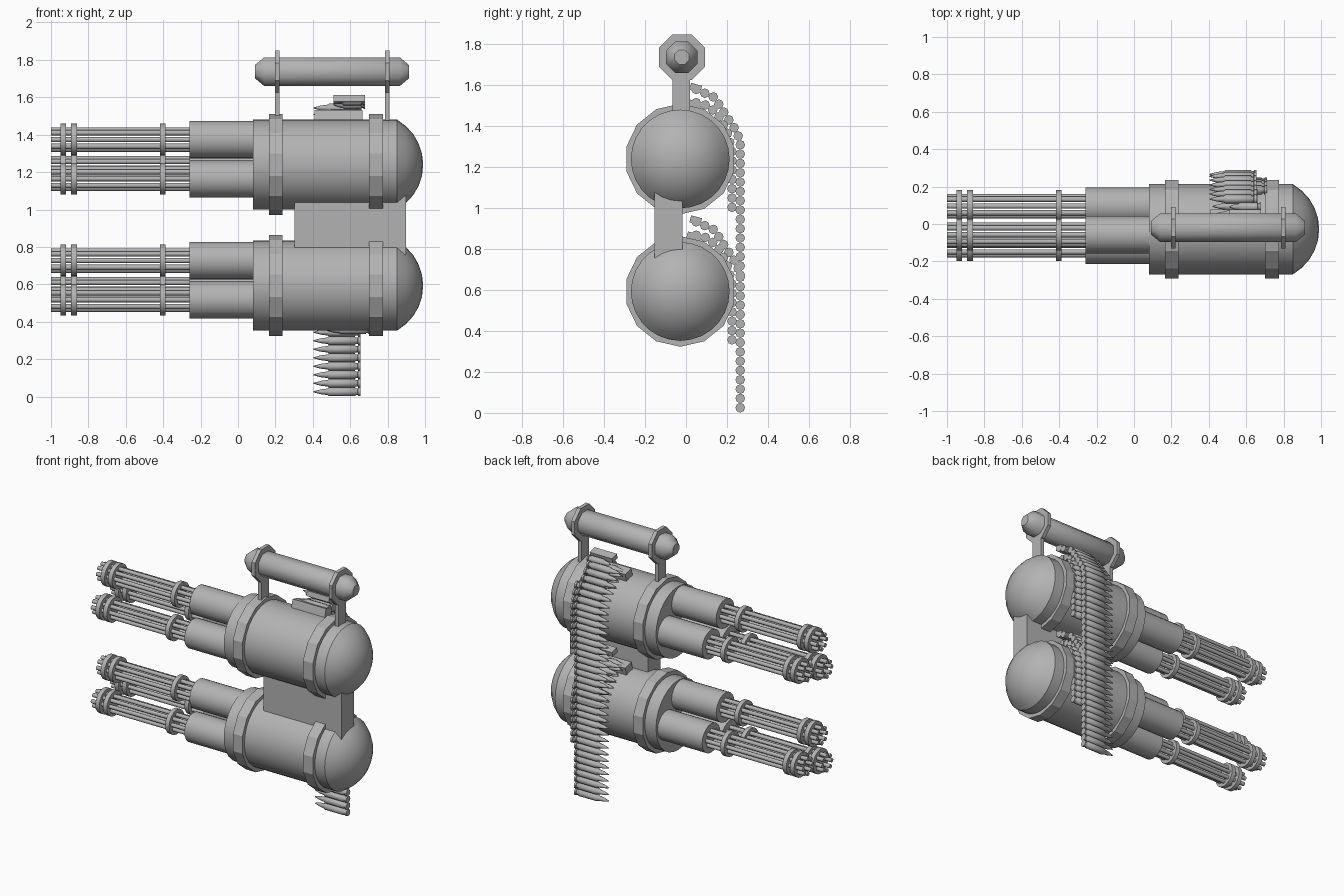
import bpy, bmesh, math
from mathutils import Vector

if "Cube" in bpy.data.objects:
    bpy.data.objects.remove(bpy.data.objects["Cube"])

metal = bpy.data.materials.new("grey_metal")
metal.diffuse_color = (0.45, 0.45, 0.45, 1)
metal.use_nodes = True
metal.node_tree.nodes["Principled BSDF"].inputs["Base Color"].default_value = metal.diffuse_color


def finish(name, bm, angle=35):
    bmesh.ops.recalc_face_normals(bm, faces=bm.faces)
    me = bpy.data.meshes.new(name)
    bm.to_mesh(me)
    bm.free()
    me.materials.append(metal)
    ob = bpy.data.objects.new(name, me)
    bpy.context.collection.objects.link(ob)
    bpy.ops.object.select_all(action='DESELECT')
    ob.select_set(True)
    bpy.context.view_layer.objects.active = ob
    bpy.ops.object.shade_smooth_by_angle(angle=math.radians(angle))
    return ob


def lathe(bm, profile, y, z, sides=14, phase=0.0):
    """Solid of revolution along x from (x, radius) pairs."""
    rings = []
    for x, r in profile:
        if r < 1e-5:
            rings.append([bm.verts.new((x, y, z))])
            continue
        ring = []
        for i in range(sides):
            a = 2 * math.pi * i / sides + phase
            ring.append(bm.verts.new((x, y + r * math.sin(a), z + r * math.cos(a))))
        rings.append(ring)
    for a, b in zip(rings, rings[1:]):
        for i in range(sides):
            j = (i + 1) % sides
            if len(b) == 1:
                bm.faces.new((a[i], a[j], b[0]))
            else:
                bm.faces.new((a[i], a[j], b[j], b[i]))
    for ring in (rings[0], rings[-1]):
        if len(ring) > 1:
            bm.faces.new(ring)


def box(bm, lo, hi, tilt=0.0):
    """Box between two corners, tilted about its own x axis."""
    lo, hi = Vector(lo), Vector(hi)
    mid, size = (lo + hi) / 2, hi - lo
    c, s = math.cos(tilt), math.sin(tilt)
    for v in bmesh.ops.create_cube(bm, size=1)["verts"]:
        px, py, pz = v.co.x * size.x, v.co.y * size.y, v.co.z * size.z
        v.co = mid + Vector((px, py * c - pz * s, py * s + pz * c))


def walk(path, pitch):
    """Evenly spaced points along a (y, z) path."""
    out, carry = [], 0.0
    for p, q in zip(path, path[1:]):
        p, q = Vector(p), Vector(q)
        length = (q - p).length
        while carry <= length:
            out.append(p.lerp(q, carry / length))
            carry += pitch
        carry -= length
    return out


def cartridge(bm, tip, tail, y, z, r=0.0235):
    n = tail - tip
    prof = [(tip, 0.003), (tip + .15 * n, .55 * r), (tip + .3 * n, .75 * r),
            (tip + .33 * n, r), (tip + .88 * n, r), (tip + .9 * n, .75 * r),
            (tip + .94 * n, .75 * r), (tip + .95 * n, r), (tail, r)]
    lathe(bm, prof, y, z, 8)


CY = -0.028
CAP_R, CAP_X = 0.276, 0.714

for label, cz in (("upper", 1.24), ("lower", 0.593)):
    # Housing with a spherical rear cap
    bm = bmesh.new()
    prof = [(0.08, 0.241), (0.85, 0.241)]
    for k in range(1, 6):
        a = math.radians(60.5 * (1 - k / 5))
        prof.append((CAP_X + CAP_R * math.cos(a), CAP_R * math.sin(a)))
    lathe(bm, prof, CY, cz, 28)
    finish(label + "_housing", bm)

    # Two raised bands
    bm = bmesh.new()
    for x0, x1 in ((0.165, 0.237), (0.70, 0.775)):
        lathe(bm, [(x0, 0.27), (x1, 0.27)], CY, cz, 14)
    finish(label + "_bands", bm, 20)

    # Three clusters of barrels set in a triangle
    sleeves, barrels, clamps = bmesh.new(), bmesh.new(), bmesh.new()
    for k in range(3):
        t = math.radians(105 + 120 * k)
        y = -0.025 + 0.125 * math.cos(t)
        z = cz + 0.013 + 0.125 * math.sin(t)
        lathe(sleeves, [(-0.26, 0.1), (0.1, 0.1)], y, z, 20)
        for i in range(8):
            b = 2 * math.pi * i / 8
            lathe(barrels, [(-1.0, 0.014), (-0.25, 0.014)],
                  y + 0.051 * math.cos(b), z + 0.051 * math.sin(b), 8)
        for x in (-0.95, -0.892, -0.417):
            lathe(clamps, [(x, 0.085), (x + 0.03, 0.085)], y, z, 16)
    finish(label + "_barrel_sleeves", sleeves)
    finish(label + "_barrels", barrels, 50)
    finish(label + "_barrel_clamps", clamps)

    # Ammunition belts draped over the back
    dz = cz - 1.24
    outer = [(.05, 1.58), (.14, 1.54), (.19, 1.46), (.24, 1.385), (.265, 1.33), (.265, .66)]
    inner = [(.05, 1.515), (.11, 1.50), (.16, 1.45), (.205, 1.36), (.225, 1.27), (.225, .965)]
    bm = bmesh.new()
    for y, z in walk(outer, 0.0455):
        tip, tail = (0.51, 0.68) if y < 0.13 else (0.405, 0.655)
        cartridge(bm, tip, tail, y, z + dz)
    finish(label + "_outer_belt", bm, 50)
    bm = bmesh.new()
    for y, z in walk(inner, 0.0455):
        cartridge(bm, 0.47 if y > .17 else 0.42, 0.71 if y > .17 else 0.66, y, z + dz)
    finish(label + "_inner_belt", bm, 50)

    # Feed tray on top of the housing
    bm = bmesh.new()
    box(bm, (0.41, 0.0, 1.46 + dz), (0.665, 0.07, 1.525 + dz), math.radians(-15))
    box(bm, (0.51, 0.02, 1.57 + dz), (0.68, 0.075, 1.605 + dz), math.radians(-15))
    finish(label + "_feed_tray", bm)

# Plate joining the two housings
bm = bmesh.new()
box(bm, (0.303, -0.155, 0.68), (0.898, -0.018, 1.15))
finish("joining_plate", bm)

# Carrying handle
HY, HZ, OCT = -0.02, 1.737, math.pi / 8
bm = bmesh.new()
lathe(bm, [(0.09, 0.038), (0.14, 0.083), (0.865, 0.083), (0.915, 0.038)], HY, HZ, 8, OCT)
finish("handle_grip", bm, 46)

# Octagonal collars on posts
bm = bmesh.new()
for x in (0.197, 0.785):
    lathe(bm, [(x, 0.121), (x + 0.026, 0.121)], HY, HZ, 8, OCT)
    box(bm, (x, -0.065, 1.42), (x + 0.026, 0.02, 1.66))
finish("handle_mounts", bm)
